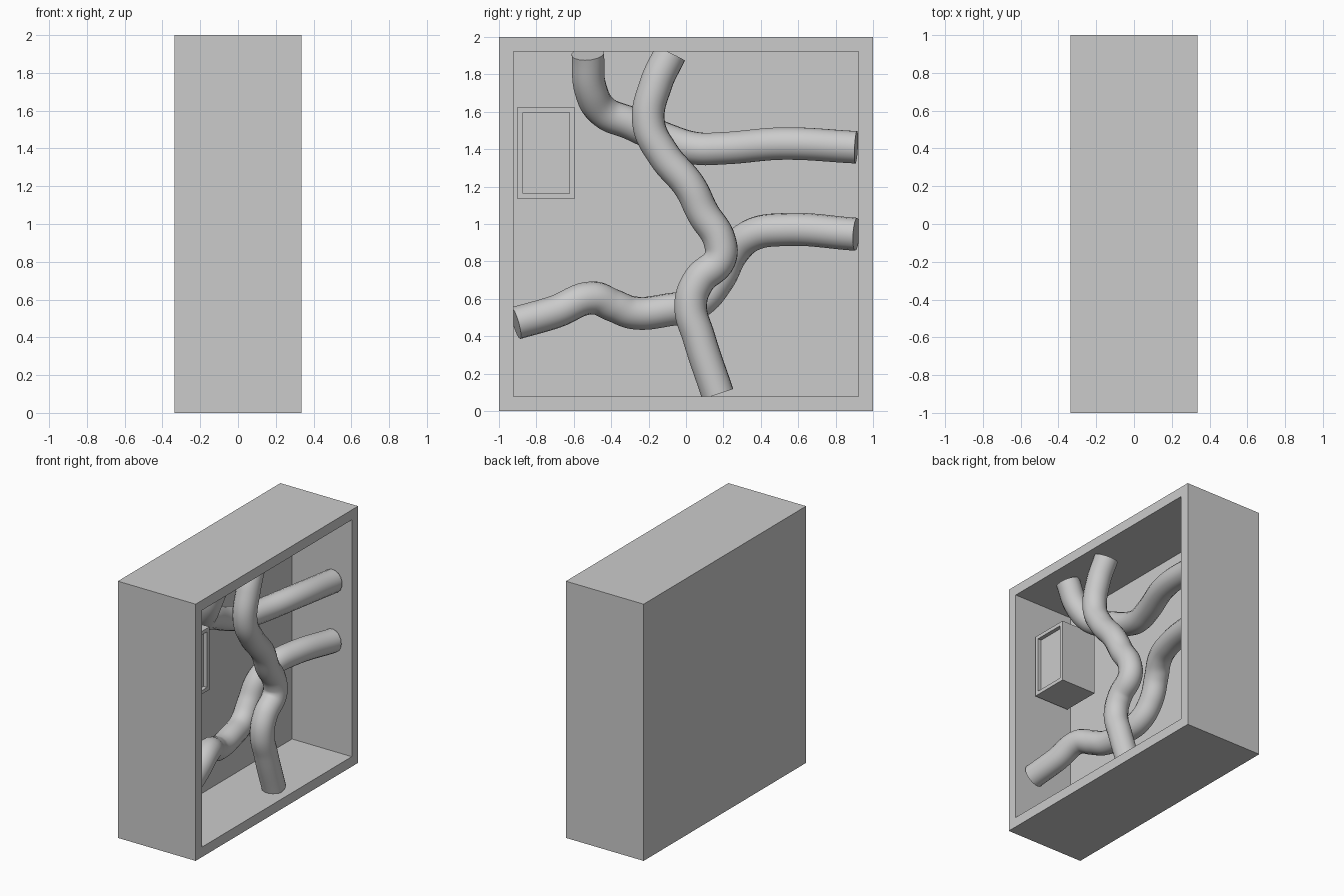
import bpy, bmesh

cube = bpy.data.objects.get("Cube")
if cube:
    bpy.data.objects.remove(cube, do_unlink=True)

# Single plain grey material
grey = bpy.data.materials.new("plain grey")
grey.use_nodes = True
colour = (0.6, 0.6, 0.6, 1)
grey.diffuse_color = colour
grey.node_tree.nodes["Principled BSDF"].inputs["Base Color"].default_value = colour


def recessed_box(name, low, high, rim, depth):
    """Box whose +x face is inset by rim and pushed in by depth."""
    bm = bmesh.new()
    bmesh.ops.create_cube(bm, size=1)
    for v in bm.verts:
        v.co = [(a + b) / 2 + c * (b - a) for a, b, c in zip(low, high, v.co)]
    bm.normal_update()
    face = next(f for f in bm.faces if f.normal.x > 0.9)
    bmesh.ops.inset_region(bm, faces=[face], thickness=rim)
    floor = bmesh.ops.extrude_face_region(bm, geom=[face])["geom"]
    if face.is_valid:
        bmesh.ops.delete(bm, geom=[face], context='FACES_ONLY')
    for v in floor:
        if isinstance(v, bmesh.types.BMVert):
            v.co.x -= depth
    bmesh.ops.recalc_face_normals(bm, faces=bm.faces)
    mesh = bpy.data.meshes.new(name)
    bm.to_mesh(mesh)
    bm.free()
    mesh.materials.append(grey)
    bpy.context.collection.objects.link(bpy.data.objects.new(name, mesh))


def pipe(name, points, radius=0.088):
    """Round tube along a smooth path."""
    curve = bpy.data.curves.new(name, 'CURVE')
    curve.dimensions = '3D'
    curve.bevel_depth = radius
    curve.bevel_resolution = 6
    curve.resolution_u = 8
    curve.use_fill_caps = True
    spline = curve.splines.new('BEZIER')
    spline.bezier_points.add(len(points) - 1)
    for bp, co in zip(spline.bezier_points, points):
        bp.co = co
        bp.handle_left_type = bp.handle_right_type = 'AUTO'
    curve.materials.append(grey)
    obj = bpy.data.objects.new(name, curve)
    bpy.context.collection.objects.link(obj)
    # Turn the tube into a smooth-shaded mesh
    bpy.ops.object.select_all(action='DESELECT')
    obj.select_set(True)
    bpy.context.view_layer.objects.active = obj
    bpy.ops.object.convert(target='MESH')
    bpy.ops.object.shade_smooth_by_angle()


# Open-sided case and the small box on its front wall
recessed_box("case", (-0.335, -1, 0), (0.335, 1, 2), 0.11, 0.515)
recessed_box("meter_box", (-0.13, -0.9, 1.135), (0.17, -0.595, 1.625), 0.04, 0.03)

# Pipes that weave past each other between the walls
pipe("upper_pipe", [
    (0.18, -0.525, 1.91), (0.1, -0.51, 1.72), (0.02, -0.44, 1.6),
    (-0.01, -0.3, 1.54), (-0.02, -0.1, 1.45), (0, 0.05, 1.405),
    (0.04, 0.2, 1.405), (0.14, 0.52, 1.43), (0.18, 0.91, 1.41)])
pipe("upright_pipe", [
    (0.19, -0.085, 1.91), (0.2, -0.16, 1.75), (0.2, -0.2, 1.54),
    (0.2, -0.12, 1.37), (0.2, 0.02, 1.2), (0.19, 0.09, 1.06),
    (0.19, 0.18, 0.91), (0.19, 0.18, 0.81), (0.19, 0.07, 0.7),
    (0.19, 0.025, 0.57), (0.19, 0.07, 0.39), (0.19, 0.17, 0.09)])
pipe("lower_pipe", [
    (0.18, -0.91, 0.47), (0.14, -0.7, 0.53), (0.1, -0.5, 0.605),
    (0.06, -0.39, 0.565), (0.03, -0.28, 0.525), (0.01, -0.1, 0.54),
    (-0.01, 0.06, 0.58), (-0.02, 0.17, 0.7), (0, 0.25, 0.85),
    (0.05, 0.35, 0.94), (0.1, 0.52, 0.97), (0.18, 0.91, 0.945)])
